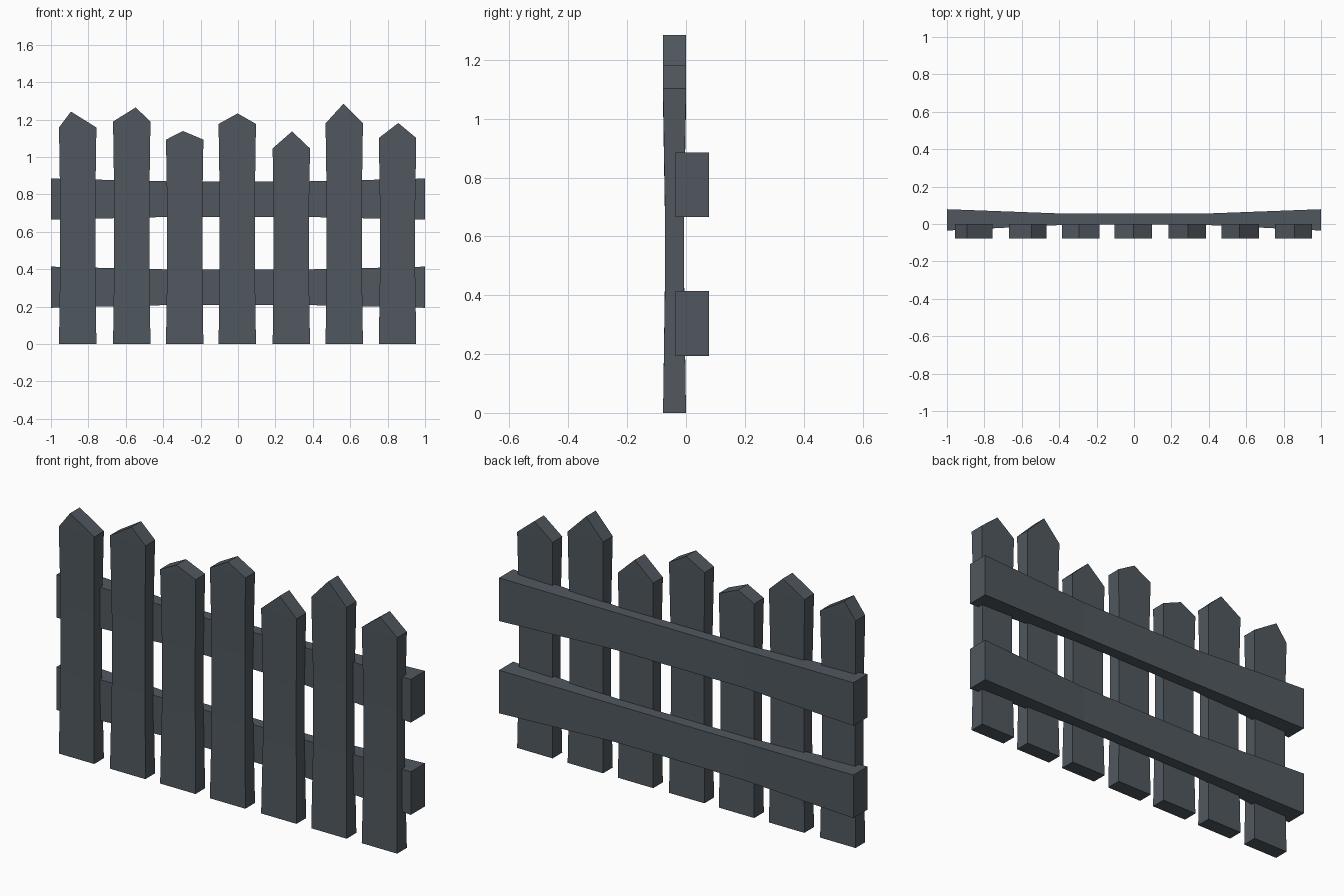
import bpy
import bmesh

cube = bpy.data.objects.get("Cube")
if cube:
    bpy.data.objects.remove(cube, do_unlink=True)

# Single painted-wood colour
paint = bpy.data.materials.new("slate_grey_paint")
paint.use_nodes = True
colour = (0.08, 0.097, 0.112, 1)
paint.diffuse_color = colour
paint.node_tree.nodes["Principled BSDF"].inputs["Base Color"].default_value = colour


def loft(name, rings):
    """Skin a list of four-cornered rings and cap both ends."""
    bm = bmesh.new()
    loops = [[bm.verts.new(p) for p in ring] for ring in rings]
    for a, b in zip(loops, loops[1:]):
        for i in range(4):
            j = (i + 1) % 4
            bm.faces.new((a[i], a[j], b[j], b[i]))
    bm.faces.new(loops[0])
    bm.faces.new(loops[-1])
    return finish(name, bm)


def finish(name, bm):
    bmesh.ops.recalc_face_normals(bm, faces=bm.faces)
    mesh = bpy.data.meshes.new(name)
    bm.to_mesh(mesh)
    bm.free()
    mesh.materials.append(paint)
    obj = bpy.data.objects.new(name, mesh)
    bpy.context.collection.objects.link(obj)
    return obj


def picket(name, x, shoulder, peak_x, peak_z):
    """Board with a slight waist and an off-centre pointed top."""
    bm = bmesh.new()
    levels = [(0, 0.1, 0.039), (0.36, 0.094, 0.033),
              (0.66, 0.094, 0.033), (1, 0.1, 0.039)]
    rings = []
    for t, w, d in levels:
        corners = ((-w, -d), (w, -d), (w, d), (-w, d))
        rings.append([bm.verts.new((x + cx, cy - 0.039, t * shoulder))
                      for cx, cy in corners])
    for a, b in zip(rings, rings[1:]):
        for i in range(4):
            j = (i + 1) % 4
            bm.faces.new((a[i], a[j], b[j], b[i]))
    bm.faces.new(rings[0])
    # Pointed cap
    front = bm.verts.new((peak_x, -0.078, peak_z))
    back = bm.verts.new((peak_x, 0, peak_z))
    fl, fr, br, bl = rings[-1]
    bm.faces.new((fl, fr, front))
    bm.faces.new((br, bl, back))
    bm.faces.new((fr, br, back, front))
    bm.faces.new((bl, fl, front, back))
    return finish(name, bm)


def rail(name, z):
    """Cross board, thinner through the middle and flared at both ends."""
    rings = []
    for x, y0, y1, h in ((-1, -0.035, 0.079, 0.11), (-0.36, -0.004, 0.055, 0.095),
                         (0.36, -0.004, 0.055, 0.095), (1, -0.035, 0.079, 0.11)):
        rings.append([(x, y0, z - h), (x, y1, z - h), (x, y1, z + h), (x, y0, z + h)])
    return loft(name, rings)


# Centre, shoulder height, peak position and peak height of each picket
pickets = [(-0.857, 1.158, -0.893, 1.243), (-0.568, 1.19, -0.547, 1.265),
           (-0.285, 1.093, -0.294, 1.139), (-0.004, 1.177, -0.002, 1.233),
           (0.285, 1.046, 0.289, 1.137), (0.568, 1.18, 0.564, 1.285),
           (0.853, 1.102, 0.857, 1.182)]
for n, values in enumerate(pickets, 1):
    picket(f"picket_{n}", *values)

rail("lower_rail", 0.304)
rail("upper_rail", 0.775)
